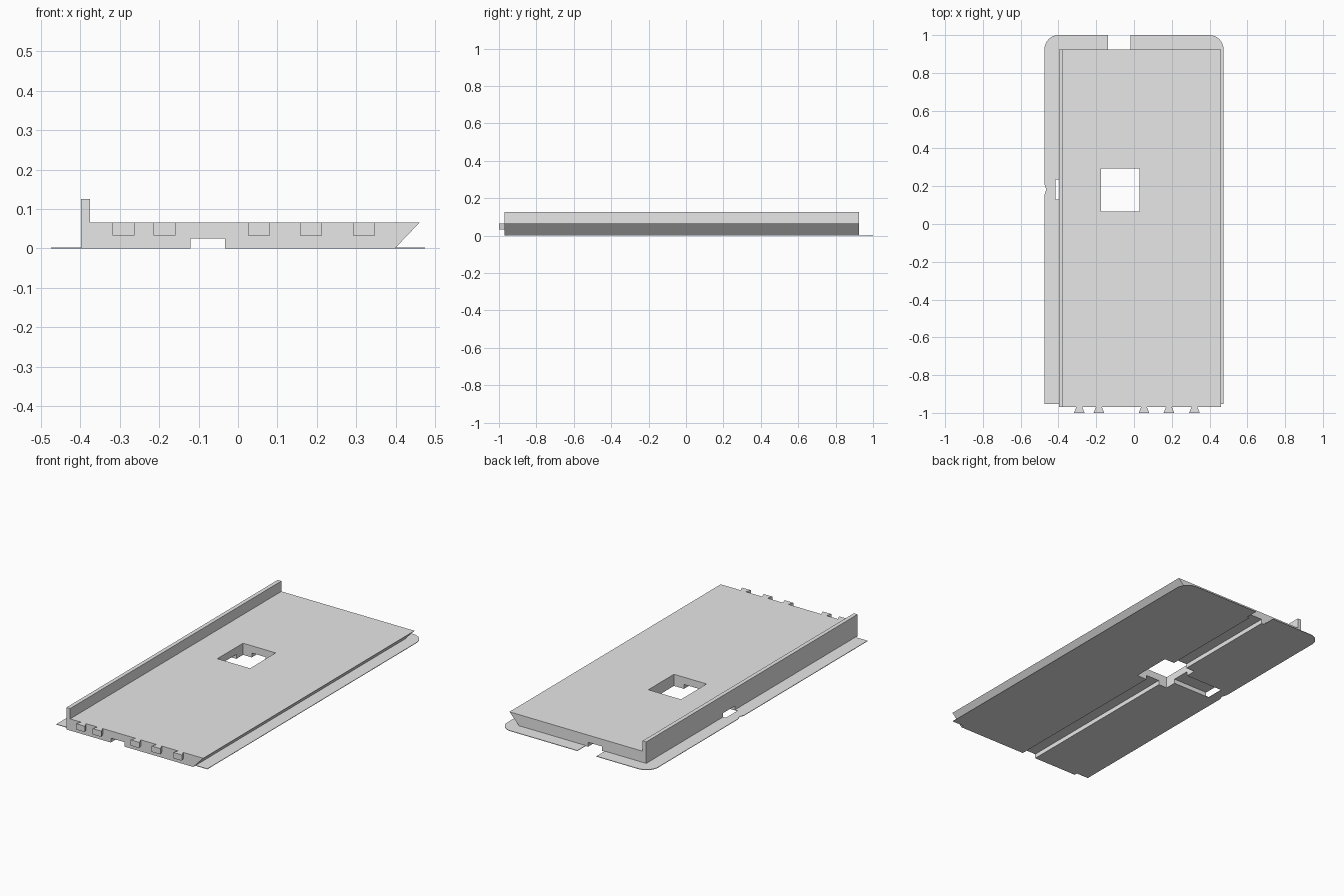
import bpy
import bmesh
import math
from mathutils import Vector

if "Cube" in bpy.data.objects:
    bpy.data.objects.remove(bpy.data.objects["Cube"])

grey = bpy.data.materials.new("light_grey")
grey.diffuse_color = (0.8, 0.8, 0.8, 1)
grey.use_nodes = True
grey.node_tree.nodes["Principled BSDF"].inputs["Base Color"].default_value = grey.diffuse_color


def prism(name, points, extrude):
    """Extrude a flat outline of 3D points along a vector."""
    bm = bmesh.new()
    face = bm.faces.new([bm.verts.new(p) for p in points])
    ext = bmesh.ops.extrude_face_region(bm, geom=[face], use_keep_orig=True)
    moved = [v for v in ext["geom"] if isinstance(v, bmesh.types.BMVert)]
    bmesh.ops.translate(bm, verts=moved, vec=Vector(extrude))
    bmesh.ops.recalc_face_normals(bm, faces=bm.faces)
    mesh = bpy.data.meshes.new(name)
    bm.to_mesh(mesh)
    bm.free()
    mesh.materials.append(grey)
    obj = bpy.data.objects.new(name, mesh)
    bpy.context.collection.objects.link(obj)
    return obj


def cut_box(target, name, x0, x1, y0, y1, z0, z1):
    """Subtract a hidden box from the target."""
    rect = [(x0, y0, z0), (x1, y0, z0), (x1, y1, z0), (x0, y1, z0)]
    cutter = prism(name, rect, (0, 0, z1 - z0))
    cutter.hide_render = True
    cutter.hide_viewport = True
    mod = target.modifiers.new(name, "BOOLEAN")
    mod.operation = "DIFFERENCE"
    mod.solver = "EXACT"
    mod.object = cutter


def corner(cx, cy, r, a0, a1, steps=8):
    """Points along a rounded corner, angles in degrees."""
    angles = [math.radians(a0 + (a1 - a0) * i / steps) for i in range(steps + 1)]
    return [(cx + r * math.cos(a), cy + r * math.sin(a)) for a in angles]


FRONT, BACK, TOP = -0.97, 0.925, 0.066

# Main slab with raised lip on the left and undercut edge on the right
profile = [(-0.398, 0), (0.398, 0), (0.461, TOP), (-0.375, TOP),
           (-0.375, 0.125), (-0.398, 0.125)]
slab = prism("slab", [(x, FRONT, z) for x, z in profile], (0, BACK - FRONT, 0))

# Square window, long underside channel and short side channel
cut_box(slab, "window_cutter", -0.175, 0.03, 0.065, 0.295, -0.1, 0.2)
cut_box(slab, "long_channel_cutter", -0.12, -0.033, -1.1, 1.1, -0.1, 0.025)
cut_box(slab, "side_channel_cutter", -0.5, -0.1, 0.13, 0.235, -0.1, 0.025)

# Thin brim, left half: slot at the side channel and a small edge nick
R, EDGE = 0.075, 0.474
left = [(-0.398, -0.952), (-0.398, 0.13), (-0.415, 0.13), (-0.415, 0.235),
        (-0.398, 0.235), (-0.398, BACK), (-0.138, BACK), (-0.138, 1.0)]
left += corner(-EDGE + R, 1 - R, R, 90, 180)
left += [(-EDGE, 0.21), (-EDGE + 0.01, 0.183), (-EDGE, 0.155), (-EDGE, -0.952)]

# Thin brim, right half
right = [(0.398, -0.952), (EDGE, -0.952)]
right += corner(EDGE - R, 1 - R, R, 0, 90)
right += [(-0.018, 1.0), (-0.018, BACK), (0.398, BACK)]

for name, outline in (("brim_left", left), ("brim_right", right)):
    prism(name, [(x, y, 0) for x, y in outline], (0, 0, 0.003))

# Dovetail teeth on the front edge
for i, x in enumerate((-0.29, -0.186, 0.053, 0.185, 0.32)):
    tooth = [(x - 0.028, -1.0), (x + 0.028, -1.0), (x + 0.016, FRONT), (x - 0.016, FRONT)]
    prism(f"front_tooth_{i + 1}", [(px, py, 0.033) for px, py in tooth], (0, 0, TOP - 0.033))
